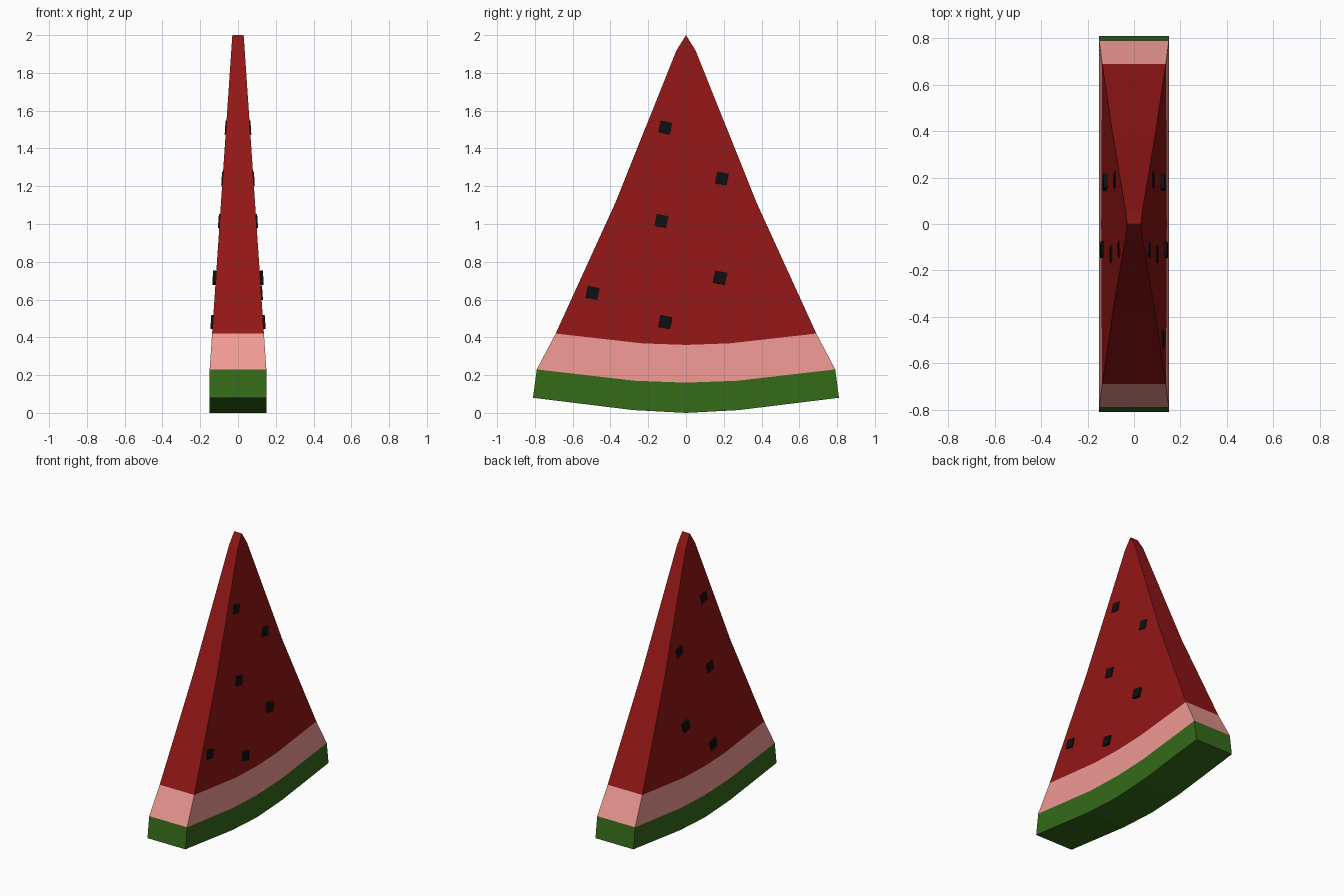
import bpy, bmesh
from math import radians, atan
from mathutils import Matrix

if "Cube" in bpy.data.objects:
    bpy.data.objects.remove(bpy.data.objects["Cube"])

TAPER = 0.12 / 1.77


def half_width(z):
    return min(0.15, 0.03 + TAPER * (2 - z))


def material(name, color):
    m = bpy.data.materials.new(name)
    m.diffuse_color = (*color, 1)
    m.use_nodes = True
    m.node_tree.nodes["Principled BSDF"].inputs["Base Color"].default_value = m.diffuse_color
    return m


def finish(name, bm, mat):
    bmesh.ops.recalc_face_normals(bm, faces=bm.faces)
    me = bpy.data.meshes.new(name)
    bm.to_mesh(me)
    bm.free()
    me.materials.append(mat)
    bpy.context.collection.objects.link(bpy.data.objects.new(name, me))


def layer(name, half, walls, mat):
    """Tapered layer from a half outline (y, z); walls = outer edge indices."""
    bm = bmesh.new()
    outline = half + [(-y, z) for y, z in half[-2:0:-1]]
    n = len(outline)
    sides = [[bm.verts.new((s * half_width(z), y, z)) for y, z in outline]
             for s in (1, -1)]
    for side in sides:
        bm.faces.new(side)
    a, b = sides
    for i in walls:
        for j in (i, n - 1 - i):
            k = (j + 1) % n
            bm.faces.new((a[j], a[k], b[k], b[j]))
    finish(name, bm, mat)


# Shared arcs between the layers, centre to edge
flesh_arc = [(0, 0.36), (0.23, 0.368), (0.69, 0.42)]
rind_arc = [(0, 0.16), (0.27, 0.17), (0.79, 0.23)]
base_arc = [(0, 0), (0.28, 0.015), (0.81, 0.08)]

# Red flesh, pale inner rind and green skin
layer("flesh", [(0, 2), (0.05, 1.92), (0.375, 1.11)] + flesh_arc[::-1],
      (0, 1, 2), material("red", (0.29, 0.008, 0.008)))
layer("inner_rind", flesh_arc + rind_arc[::-1], (2,),
      material("pink", (0.86, 0.32, 0.29)))
layer("skin", rind_arc + base_arc[::-1], (2, 3, 4),
      material("green", (0.035, 0.145, 0.01)))

# Seeds: y, z, how far they stand out, and which faces carry them
seeds = [(-0.11, 1.51, 0.005, (1, -1)), (0.19, 1.24, 0.005, (1, -1)),
         (-0.13, 1.015, 0.007, (1, -1)), (0.18, 0.715, 0.017, (1, -1)),
         (-0.11, 0.48, 0.011, (1, -1)), (-0.495, 0.635, 0.007, (1,))]
bm = bmesh.new()
for y, z, out, signs in seeds:
    for s in signs:
        x = s * (half_width(z) + out - 0.015)
        m = (Matrix.Translation((x, y, z))
             @ Matrix.Rotation(-s * atan(TAPER), 4, 'Y')
             @ Matrix.Rotation(radians(-11), 4, 'X')
             @ Matrix.Diagonal((0.03, 0.064, 0.064, 1)))
        bmesh.ops.create_cube(bm, size=1, matrix=m)
finish("seeds", bm, material("black", (0.005, 0.005, 0.005)))
